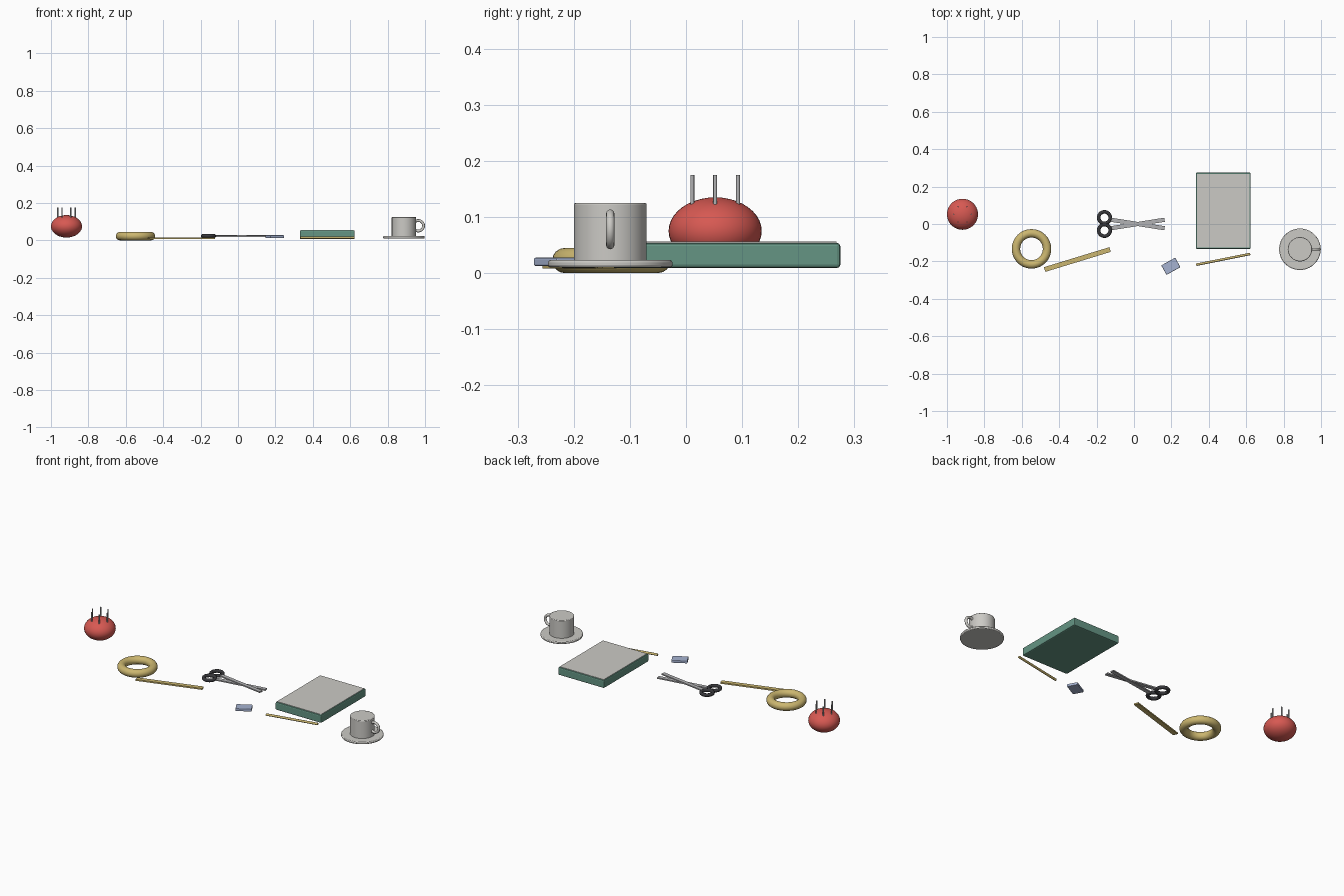
import bpy, math

if "Cube" in bpy.data.objects:
    bpy.data.objects.remove(bpy.data.objects["Cube"])

def mat(name, c):
    m = bpy.data.materials.new(name)
    m.diffuse_color = (*c, 1)
    m.use_nodes = True
    m.node_tree.nodes["Principled BSDF"].inputs["Base Color"].default_value = m.diffuse_color
    return m

RED = mat("cushion red", (0.68, 0.10, 0.085))
YELLOW = mat("ochre yellow", (0.60, 0.47, 0.16))
BLACK = mat("handle black", (0.04, 0.04, 0.045))
STEEL = mat("steel", (0.45, 0.45, 0.46))
BLUE = mat("eraser blue", (0.38, 0.45, 0.64))
GREEN = mat("cover green", (0.13, 0.30, 0.23))
WHITE = mat("china white", (0.60, 0.59, 0.56))

def finish(name, m, smooth=True, bevel=0):
    o = bpy.context.object
    o.name = name
    o.data.materials.append(m)
    if smooth:
        bpy.ops.object.shade_smooth_by_angle(angle=math.radians(40))
    if bevel:
        b = o.modifiers.new("bevel", 'BEVEL')
        b.width, b.segments = bevel, 2
    return o

def box(name, m, loc, size, angle=0, bevel=0):
    bpy.ops.mesh.primitive_cube_add(size=1, location=loc)
    o = bpy.context.object
    o.scale = size
    bpy.ops.object.transform_apply(location=False, rotation=False, scale=True)
    o.rotation_euler.z = math.radians(angle)
    return finish(name, m, False, bevel)

def cyl(name, m, loc, r, h, rot=(0, 0, 0), verts=48, bevel=0):
    bpy.ops.mesh.primitive_cylinder_add(vertices=verts, radius=r, depth=h, location=loc, rotation=rot)
    return finish(name, m, True, bevel)

def ring(name, m, loc, R, r, rot=(0, 0, 0), minor=12):
    bpy.ops.mesh.primitive_torus_add(major_radius=R, minor_radius=r, major_segments=48,
                                     minor_segments=minor, location=loc, rotation=rot)
    return finish(name, m)

# Pincushion with a circle of pins
bpy.ops.mesh.primitive_uv_sphere_add(segments=40, ring_count=20, radius=1, location=(-0.917, 0.052, 0.075))
bpy.context.object.scale = (0.083, 0.083, 0.06)
finish("pincushion", RED)
for i in range(6):
    a = math.radians(60 * i)
    cyl(f"pin_{i + 1}", STEEL, (-0.917 + 0.047 * math.cos(a), 0.052 + 0.047 * math.sin(a), 0.14),
        0.0035, 0.07, verts=12)

# Tape roll
ring("tape_roll", YELLOW, (-0.548, -0.133, 0.0225), 0.083, 0.0225, minor=16)

# Ruler
box("ruler", YELLOW, (-0.303, -0.19, 0.012), (0.366, 0.026, 0.008), 17)

# Scissors
for s, side in ((1, "left"), (-1, "right")):
    ring(f"scissor_handle_{side}", BLACK, (-0.158, 0.034 * s, 0.024), 0.031, 0.0095)
    box(f"scissor_blade_{side}", STEEL, (0.02, 0, 0.024 + 0.002 * s), (0.29, 0.022, 0.007), -9 * s)

# Eraser
box("eraser", BLUE, (0.197, -0.226, 0.02), (0.085, 0.058, 0.015), 29, 0.003)

# Pencil
cyl("pencil", YELLOW, (0.477, -0.189, 0.015), 0.0065, 0.295,
    (0, math.radians(90), math.radians(11.3)), verts=12)

# Notebook with a pale top sheet
box("notebook", GREEN, (0.477, 0.071, 0.0315), (0.293, 0.408, 0.045), 0, 0.006)
box("top_sheet", WHITE, (0.477, 0.071, 0.053), (0.281, 0.394, 0.006))

# Cup, handle and saucer
cyl("saucer", WHITE, (0.887, -0.135, 0.0165), 0.111, 0.013, verts=64, bevel=0.004)
cyl("cup", WHITE, (0.887, -0.135, 0.0725), 0.065, 0.105, bevel=0.003)
ring("cup_handle", WHITE, (0.964, -0.135, 0.078), 0.028, 0.0075, (math.radians(90), 0, 0))
